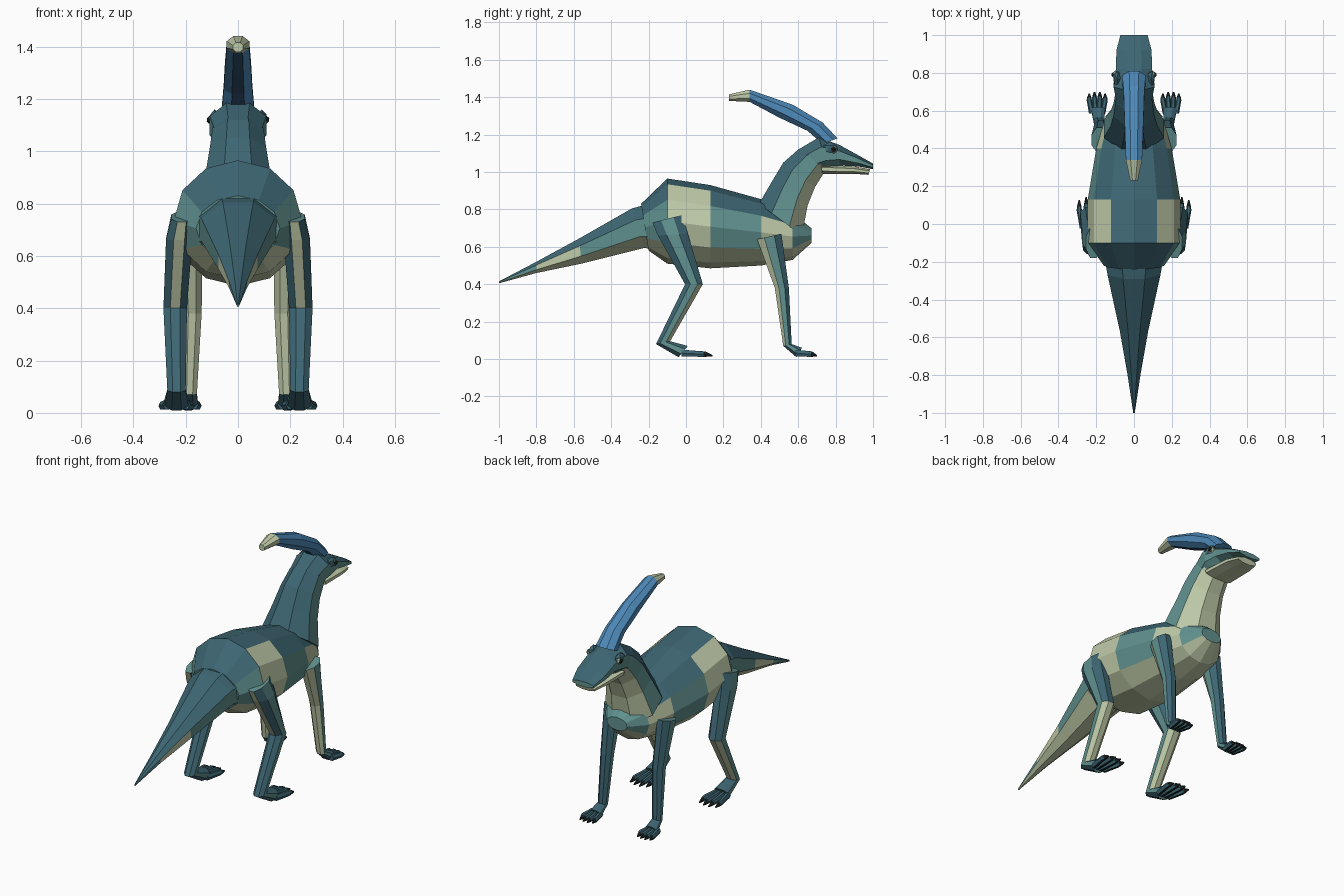
import bpy, bmesh, math
from mathutils import Vector

cube = bpy.data.objects.get("Cube")
if cube:
    bpy.data.objects.remove(cube, do_unlink=True)

COLOURS = {
    "slate": (.047, .133, .17),
    "teal": (.115, .28, .27),
    "cream": (.52, .59, .39),
    "blue": (.075, .25, .48),
    "navy": (.03, .08, .15),
    "black": (.012, .02, .022),
}
NAMES = list(COLOURS)
MATS = []
for name, rgb in COLOURS.items():
    mat = bpy.data.materials.new(name)
    mat.use_nodes = True
    mat.diffuse_color = (*rgb, 1)
    shader = next(n for n in mat.node_tree.nodes if n.type == "BSDF_PRINCIPLED")
    shader.inputs["Base Color"].default_value = (*rgb, 1)
    shader.inputs["Roughness"].default_value = .9
    MATS.append(mat)


def finish(name, bm):
    bmesh.ops.recalc_face_normals(bm, faces=bm.faces)
    mesh = bpy.data.meshes.new(name)
    bm.to_mesh(mesh)
    bm.free()
    for mat in MATS:
        mesh.materials.append(mat)
    obj = bpy.data.objects.new(name, mesh)
    bpy.context.collection.objects.link(obj)
    return obj


def loft(name, sections, rule, sides=8, flat=True, side=1):
    """Skin rings given as (y1, z1, y2, z2, half width, centre x).

    rule(segment, angle) names a face colour; angle is measured from point 1.
    """
    bm = bmesh.new()
    grow = 1 / math.cos(math.pi / sides) if flat else 1
    shift = .5 if flat else 0
    rings = []
    for y1, z1, y2, z2, hw, *cx in sections:
        x = cx[0] if cx else 0
        a, b = Vector((x, y1, z1)), Vector((x, y2, z2))
        mid, half = (a + b) / 2, (a - b) / 2 * grow
        ring = []
        for j in range(sides):
            t = math.tau * (j + shift) / sides
            p = mid + half * math.cos(t) + Vector((hw * grow * math.sin(t), 0, 0))
            ring.append(bm.verts.new((p.x * side, p.y, p.z)))
        rings.append(ring)
    for seg, (low, high) in enumerate(zip(rings, rings[1:])):
        for j in range(sides):
            k = (j + 1) % sides
            angle = 360 * (j + shift + .5) / sides % 360
            face = bm.faces.new((low[j], low[k], high[k], high[j]))
            face.material_index = NAMES.index(rule(seg, min(angle, 360 - angle)))
    for ring, seg in ((rings[0], 0), (rings[-1], len(rings) - 2)):
        bm.faces.new(ring).material_index = NAMES.index(rule(seg, 90))
    return finish(name, bm)


def ball(name, centre, size, colour):
    bm = bmesh.new()
    bmesh.ops.create_icosphere(bm, subdivisions=1, radius=1)
    for v in bm.verts:
        v.co = Vector(c + s * d for c, s, d in zip(centre, size, v.co))
    for face in bm.faces:
        face.material_index = NAMES.index(colour)
    return finish(name, bm)


def coat(seg, angle):
    return "slate" if angle < 60 else "teal" if angle < 120 else "cream"


# Trunk with pale flank and shoulder patches
def trunk_rule(seg, angle):
    if (seg == 1 and 30 < angle) or (seg == 3 and 60 < angle):
        return "cream"
    if seg == 4:
        return "teal" if angle < 120 else "cream"
    return coat(seg, angle)


loft("trunk", [
    (-.24, .83, -.2, .58, .16),
    (-.1, .965, -.1, .51, .245),
    (.13, .93, .13, .485, .245),
    (.4, .855, .4, .5, .2),
    (.57, .78, .57, .53, .15),
    (.67, .7, .67, .62, .07),
], trunk_rule, sides=12, flat=False)


# Tail with a pale band towards the tip
def tail_rule(seg, angle):
    return "cream" if seg == 2 and angle > 60 else coat(seg, angle)


loft("tail", [
    (-.16, .84, -.14, .57, .16),
    (-.29, .805, -.22, .595, .14),
    (-.57, .645, -.56, .51, .075),
    (-.8, .52, -.8, .46, .034),
    (-1, .415, -1, .405, .004),
], tail_rule)

# Neck, skull and lower jaw
loft("neck", [
    (.39, .83, .62, .66, .16),
    (.46, .95, .65, .82, .125),
    (.52, 1.05, .69, .92, .108),
    (.6, 1.12, .74, 1, .098),
    (.66, 1.15, .77, 1.02, .09),
], coat)
loft("skull", [
    (.6, 1.12, .7, 1, .09),
    (.71, 1.185, .76, 1.01, .108),
    (.82, 1.145, .82, 1.035, .096),
    (.92, 1.09, .92, 1.03, .093),
    (1, 1.045, 1, 1.015, .072),
], lambda seg, angle: "slate" if angle < 60 else "teal")
loft("lower_jaw", [
    (.72, 1.04, .73, .99, .088),
    (.9, 1.03, .9, .99, .082),
    (.985, 1.015, .975, .985, .062),
], lambda seg, angle: "cream")


# Swept-back crest with a pale tip
def crest_rule(seg, angle):
    return "cream" if seg == 3 else "navy" if angle > 150 else "blue"


loft("crest", [
    (.81, 1.18, .73, 1.15, .062),
    (.73, 1.265, .65, 1.22, .055),
    (.57, 1.36, .5, 1.29, .05),
    (.34, 1.44, .34, 1.375, .043),
    (.23, 1.415, .23, 1.38, .02),
], crest_rule)


# Limbs: point 1 is the rear of the leg, point 2 the front
def hind_rule(seg, angle):
    pale = (seg < 2 and angle < 30) or (seg == 2 and angle > 120)
    return "cream" if pale else "teal" if 60 < angle < 120 else "slate"


def fore_rule(seg, angle):
    pale = seg < 2 and angle < 60
    return "cream" if pale else "teal" if 60 < angle < 120 else "slate"


HIND = [
    (-.18, .73, -.02, .77, .04, .215),
    (-.15, .66, .01, .67, .05, .225),
    (-.005, .4, .09, .4, .045, .24),
    (-.16, .08, -.085, .095, .035, .235),
    (-.04, .01, .01, .07, .046, .235),
]
FORE = [
    (.38, .64, .51, .67, .045, .18),
    (.475, .38, .55, .38, .036, .175),
    (.52, .07, .565, .08, .028, .185),
    (.59, .01, .62, .06, .036, .19),
]


def toes(prefix, x, start, length, spread, side):
    for i in range(4):
        fan = (i - 1.5) / 1.5
        reach = length * (1 - .15 * abs(fan))
        base, tip = x + fan * spread * .65, x + fan * spread
        loft(f"{prefix}_toe_{i + 1}", [
            (start - .02, .05, start - .02, .014, .014, base),
            (start + reach * .6, .042, start + reach * .6, .012, .012, tip),
            (start + reach * .75, .04, start + reach * .75, .012, .01, tip),
            (start + reach, .022, start + reach, .014, .003, tip),
        ], lambda seg, angle: "black" if seg == 2 or angle > 120 else "slate",
            sides=6, side=side)


for label, side in (("left", 1), ("right", -1)):
    loft(f"{label}_hind_leg", HIND, hind_rule, side=side)
    loft(f"{label}_front_leg", FORE, fore_rule, side=side)
    toes(f"{label}_hind", .235, -.005, .155, .055, side)
    toes(f"{label}_front", .195, .605, .1, .042, side)
    # Eye with a pale rim and dark pupil
    ball(f"{label}_brow", (side * .09, .77, 1.125), (.022, .045, .035), "slate")
    ball(f"{label}_eye", (side * .1, .79, 1.12), (.016, .022, .022), "cream")
    ball(f"{label}_pupil", (side * .108, .79, 1.12), (.013, .016, .016), "black")
